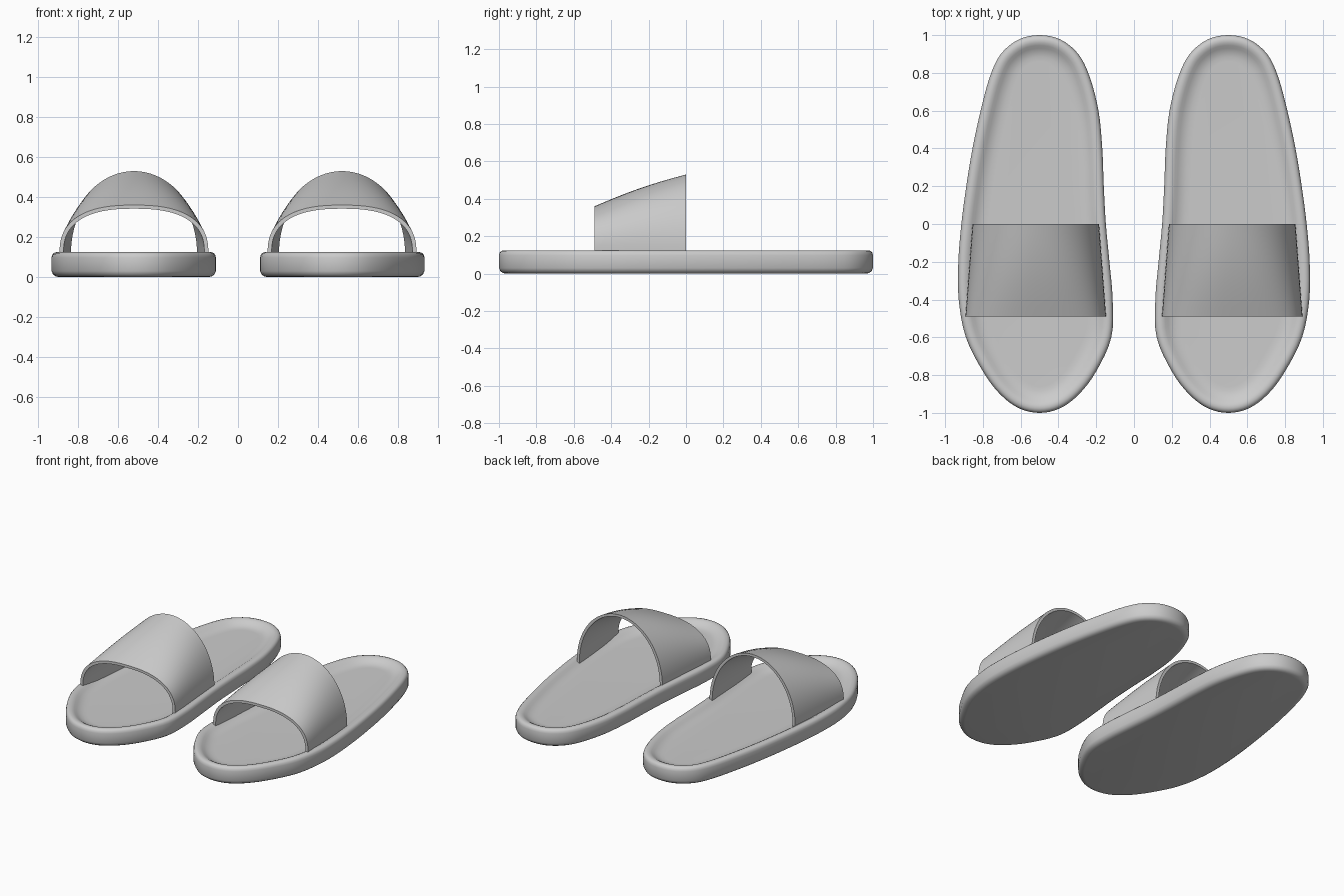
import bpy, bmesh, math
from mathutils import Vector

if "Cube" in bpy.data.objects:
    bpy.data.objects.remove(bpy.data.objects["Cube"])

# Footprint of the +x slide, anticlockwise from the toe
OUTLINE = [(0.5, -1.0), (0.61, -0.975), (0.71, -0.9), (0.80, -0.78), (0.89, -0.6), (0.928, -0.4),
           (0.93, -0.2), (0.914, 0.0), (0.888, 0.2), (0.855, 0.4), (0.812, 0.6),
           (0.763, 0.78), (0.705, 0.9), (0.61, 0.977), (0.5, 1.0), (0.39, 0.977),
           (0.295, 0.9), (0.235, 0.78), (0.188, 0.6), (0.168, 0.4), (0.16, 0.2),
           (0.149, 0.0), (0.13, -0.2), (0.113, -0.4), (0.12, -0.6), (0.2, -0.78),
           (0.29, -0.9), (0.39, -0.975)]

# Sole section as (inset, height): underside, wall, rolled rim, sunken footbed
SECTION = [(0.04, 0.0), (0.022, 0.003), (0.008, 0.013), (0.0, 0.03), (0.0, 0.098),
           (0.004, 0.112), (0.012, 0.121), (0.025, 0.125), (0.04, 0.124), (0.055, 0.117),
           (0.07, 0.107), (0.09, 0.097), (0.115, 0.091), (0.14, 0.09)]


def smooth_loop(pts, steps=4):
    """Closed Catmull-Rom curve through pts."""
    p = [Vector(q) for q in pts]
    n, out = len(p), []
    for i in range(n):
        a, b, c, d = p[i - 1], p[i], p[(i + 1) % n], p[(i + 2) % n]
        for k in range(steps):
            t = k / steps
            out.append(0.5 * (2 * b + (c - a) * t + (2 * a - 5 * b + 4 * c - d) * t * t
                              + (3 * b - a - 3 * c + d) * t ** 3))
    return out


def skin(bm, rows, closed_rows, closed_cols):
    """Quads between successive rows of vertices."""
    r, c = len(rows), len(rows[0])
    for i in range(r if closed_rows else r - 1):
        for j in range(c if closed_cols else c - 1):
            a, b = rows[i], rows[(i + 1) % r]
            k = (j + 1) % c
            bm.faces.new((a[j], a[k], b[k], b[j]))


def finish(bm, name, angle):
    bmesh.ops.recalc_face_normals(bm, faces=bm.faces)
    mesh = bpy.data.meshes.new(name)
    bm.to_mesh(mesh)
    bm.free()
    obj = bpy.data.objects.new(name, mesh)
    bpy.context.collection.objects.link(obj)
    bpy.ops.object.select_all(action='DESELECT')
    obj.select_set(True)
    bpy.context.view_layer.objects.active = obj
    bpy.ops.object.shade_smooth_by_angle(angle=math.radians(angle))


def make_sole(side, name):
    bm = bmesh.new()
    loop = smooth_loop(OUTLINE)
    n = len(loop)
    rows = []
    for inset, z in SECTION:
        row = []
        for i, p in enumerate(loop):
            t = (loop[(i + 1) % n] - loop[i - 1]).normalized()
            q = p + Vector((-t.y, t.x)) * inset
            row.append(bm.verts.new((side * q.x, q.y, z)))
        rows.append(row)
    skin(bm, rows, False, True)
    bm.faces.new(rows[0])
    bm.faces.new(rows[-1])
    finish(bm, name, 40)


def arch(f, thick, segs=40):
    """Strap cross-section; f runs from the toe edge (0) to the instep edge (1)."""
    base, power = 0.12, 2.5 - 0.5 * f
    half = 0.372 - 0.037 * f - thick
    top = 0.24 + 0.17 * f + 0.012 * math.sin(math.pi * f) - thick * 0.9
    y = -0.49 + 0.49 * f
    pts = [(half, y, 0.1)]
    for i in range(segs + 1):
        a = math.pi * i / segs
        c, s = math.cos(a), max(math.sin(a), 0.0)
        x = math.copysign(abs(c) ** (2 / power), c) * half
        pts.append((x, y, base + s ** (2 / power) * top))
    pts.append((-half, y, 0.1))
    return [(x + 0.52, y, z) for x, y, z in pts]


def make_strap(side, name):
    bm = bmesh.new()
    steps = 10
    sections = [arch(i / steps, 0.0) for i in range(steps + 1)]
    sections += [arch(i / steps, 0.02) for i in range(steps, -1, -1)]
    rows = [[bm.verts.new((side * x, y, z)) for x, y, z in s] for s in sections]
    skin(bm, rows, True, False)
    # Close the two feet of the strap, hidden in the sole
    for j in (0, -1):
        bm.faces.new([r[j] for r in rows])
    finish(bm, name, 40)


for side, label in ((-1, "left"), (1, "right")):
    make_sole(side, label + "_sole")
    make_strap(side, label + "_strap")
